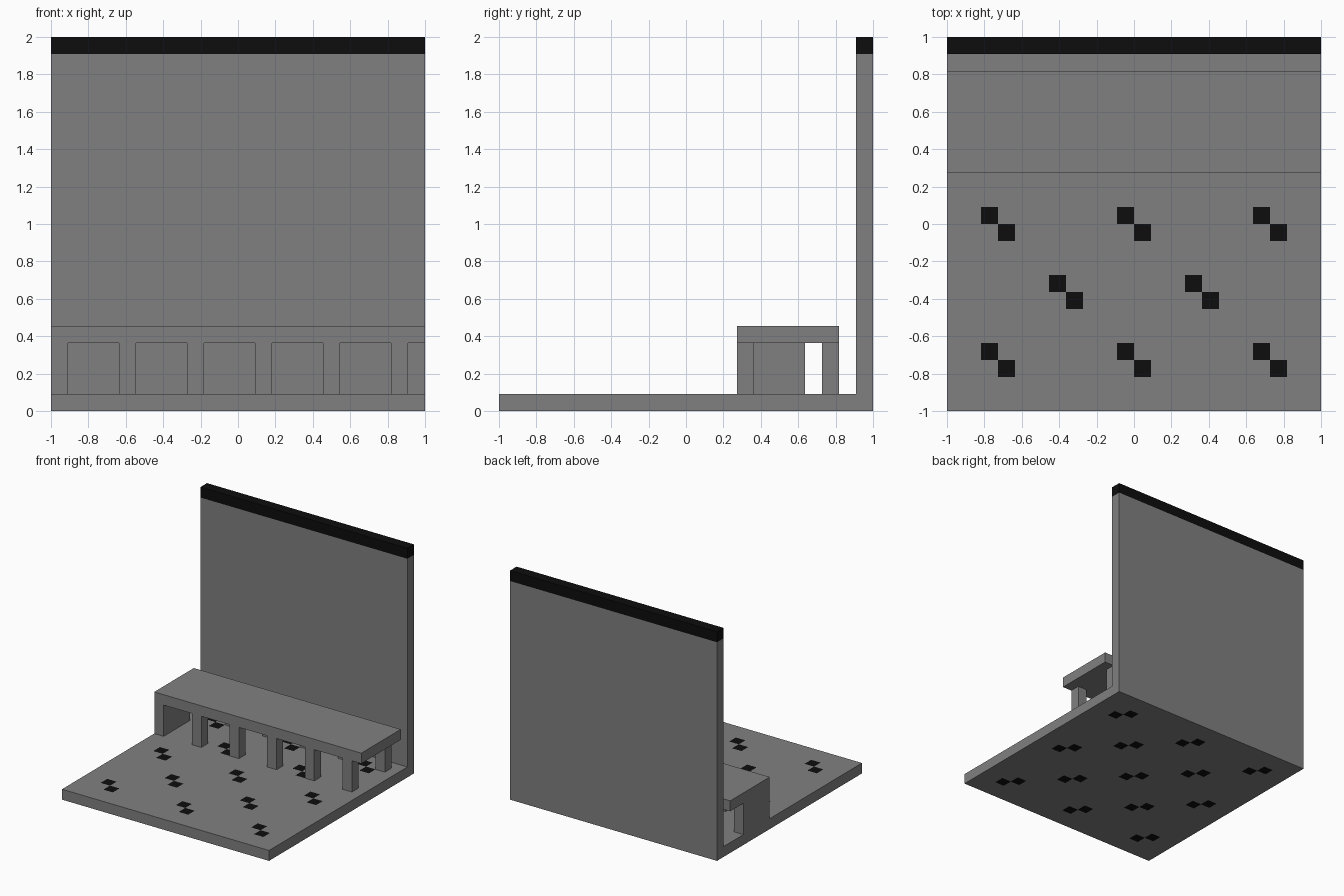
import bpy, bmesh

if "Cube" in bpy.data.objects:
    bpy.data.objects.remove(bpy.data.objects["Cube"])

U = 2 / 22  # one block of the 22 x 22 layout


def material(name, value):
    m = bpy.data.materials.new(name)
    m.diffuse_color = (value, value, value, 1)
    m.use_nodes = True
    m.node_tree.nodes["Principled BSDF"].inputs["Base Color"].default_value = m.diffuse_color
    return m


GRAY = material("stone gray", 0.216)
BLACK = material("black", 0.004)


def finish(name, bm, mats):
    mesh = bpy.data.meshes.new(name)
    bm.to_mesh(mesh)
    bm.free()
    for m in mats:
        mesh.materials.append(m)
    ob = bpy.data.objects.new(name, mesh)
    bpy.context.collection.objects.link(ob)
    return ob


def block(name, lo, hi, mat=GRAY):
    """Box between two corners given in block units, from the front left."""
    bm = bmesh.new()
    bmesh.ops.create_cube(bm, size=1)
    for v in bm.verts:
        p = [hi[i] if v.co[i] > 0 else lo[i] for i in range(3)]
        v.co = (p[0] * U - 1, p[1] * U - 1, p[2] * U)
    return finish(name, bm, [mat])


# Floor: block grid with diagonal pairs of black tiles going right through
def is_dark(i, j):
    for di, dj in ((0, 1), (1, 0)):
        a, b = i - di, j - dj
        if a % 8 == 2 and b % 8 == 2 or a % 8 == 6 and b % 8 == 6:
            return a < 20 and b < 20
    return False


bm = bmesh.new()
bmesh.ops.create_grid(bm, x_segments=22, y_segments=22, size=1)
geo = bmesh.ops.extrude_face_region(bm, geom=bm.faces[:], use_keep_orig=True)
for v in geo["geom"]:
    if isinstance(v, bmesh.types.BMVert):
        v.co.z = U
bmesh.ops.recalc_face_normals(bm, faces=bm.faces[:])
for f in bm.faces:
    c = f.calc_center_median()
    if abs(f.normal.z) > 0.5 and is_dark(int((c.x + 1) / U), int((c.y + 1) / U)):
        f.material_index = 1
finish("floor", bm, [GRAY, BLACK])

# Back wall with a black top band
block("back_wall", (0, 21, 1), (22, 22, 21))
block("wall_top_band", (0, 21, 21), (22, 22, 22), BLACK)

# Counter: slab, closed left end, and rows of legs
block("counter_top", (0, 14, 4), (22, 20, 5))
block("counter_end_panel", (0, 14, 1), (1, 18, 4))
for x in range(4, 21, 4):
    block("front_leg", (x, 14, 1), (x + 1, 15, 4))
    block("back_leg", (x, 19, 1), (x + 1, 20, 4))
